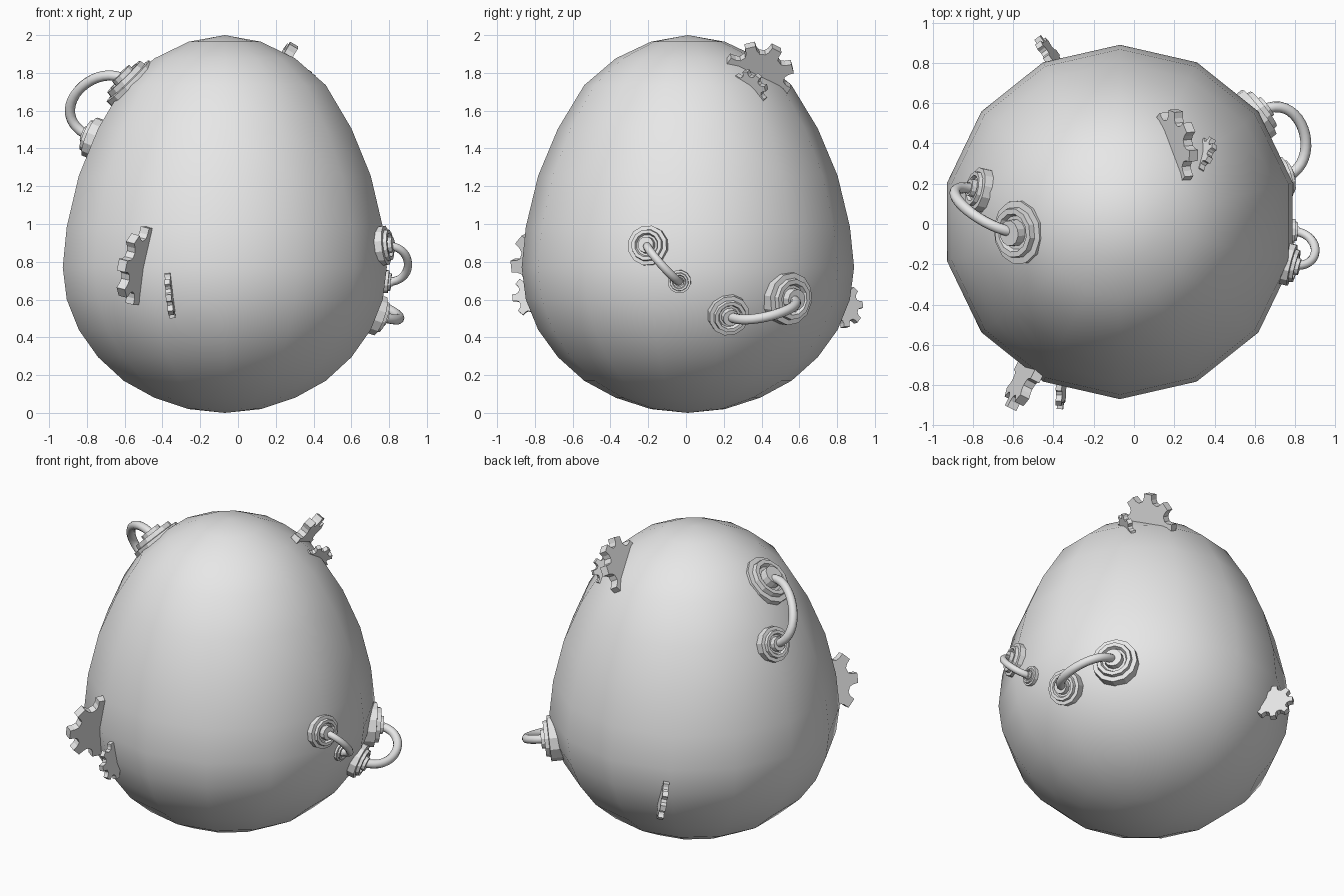
import bpy, bmesh, math
from mathutils import Matrix, Vector

cube = bpy.data.objects.get("Cube")
if cube:
    bpy.data.objects.remove(cube, do_unlink=True)

grey = bpy.data.materials.new("light_grey")
grey.use_nodes = True
grey.diffuse_color = (0.8, 0.8, 0.8, 1)
grey.node_tree.nodes["Principled BSDF"].inputs["Base Color"].default_value = (0.8, 0.8, 0.8, 1)


def add_object(name, bm, matrix=Matrix(), smooth=False):
    bmesh.ops.remove_doubles(bm, verts=bm.verts, dist=1e-5)
    bmesh.ops.recalc_face_normals(bm, faces=bm.faces)
    for f in bm.faces:
        f.smooth = smooth
    mesh = bpy.data.meshes.new(name)
    bm.to_mesh(mesh)
    bm.free()
    mesh.materials.append(grey)
    ob = bpy.data.objects.new(name, mesh)
    ob.matrix_world = matrix
    bpy.context.collection.objects.link(ob)
    return ob


def lathe(profile, sides):
    """Revolve (radius, height) points around z, first column on +y."""
    bm = bmesh.new()
    verts = [bm.verts.new((0, r, z)) for r, z in profile]
    edges = [bm.edges.new(pair) for pair in zip(verts, verts[1:])]
    bmesh.ops.spin(bm, geom=verts + edges, cent=(0, 0, 0), axis=(0, 0, 1),
                   angle=math.tau, steps=sides, use_merge=True)
    return bm


def frame(origin, normal, up):
    """Matrix with local z along normal and local y close to up."""
    z = Vector(normal).normalized()
    x = Vector(up).cross(z).normalized()
    y = z.cross(x)
    m = Matrix((x, y, z)).transposed().to_4x4()
    m.translation = Vector(origin)
    return m


# Egg body
heights = [2, 1.965, 1.877, 1.735, 1.505, 1.255, 0.985, 0.77,
           0.6, 0.44, 0.295, 0.17, 0.08, 0.02, 0]
rings = len(heights) - 1
egg = [(0.88 * math.sin(math.pi * i / rings), z) for i, z in enumerate(heights)]
egg[0], egg[-1] = (0, heights[0]), (0, heights[-1])
add_object("egg_body", lathe(egg, 14), Matrix.Translation((-0.07, 0.01, 0)), smooth=True)


# Gears standing half sunk in the shell
def gear(name, centre, outward, along, radius, thick, teeth=8):
    bm = bmesh.new()
    shape = [(-0.36, 0.74), (-0.24, 0.84), (-0.19, 1), (0.19, 1), (0.24, 0.84), (0.36, 0.74)]
    ring = []
    for t in range(teeth):
        for offset, scale in shape:
            a = math.tau * (t + offset) / teeth
            ring.append(bm.verts.new((radius * scale * math.sin(a),
                                      radius * scale * math.cos(a), -thick / 2)))
    face = bm.faces.new(ring)
    top = bmesh.ops.extrude_face_region(bm, geom=[face])["geom"]
    bmesh.ops.translate(bm, vec=(0, 0, thick),
                        verts=[g for g in top if isinstance(g, bmesh.types.BMVert)])
    normal = Vector(outward).cross(Vector(along))
    add_object(name, bm, frame(centre, normal, outward))


gear("front_large_gear", (-0.52, -0.73, 0.78), (-0.45, -0.89, 0), (0.25, 0, 0.97), 0.21, 0.05)
gear("front_small_gear", (-0.36, -0.80, 0.62), (-0.06, -1, -0.1), (-0.11, 0, 1), 0.12, 0.03)
gear("back_small_gear", (-0.41, 0.83, 0.57), (-0.58, 0.81, 0), (-0.15, -0.1, 0.95), 0.12, 0.035)
gear("top_large_gear", (0.20, 0.38, 1.79), (0.39, 0.53, 0.75), (0.33, -0.84, 0.42), 0.19, 0.05)
gear("top_small_gear", (0.34, 0.34, 1.72), (0.6, 0.45, 0.65), (0.2, 0.8, -0.55), 0.1, 0.03)


# Stepped flanges and the pipes that join them
def flange(name, centre, normal, r):
    profile = [(0, -0.05), (r, -0.05), (r, 0.2 * r), (0.8 * r, 0.22 * r), (0.77 * r, 0.4 * r),
               (0.6 * r, 0.4 * r), (0.53 * r, 0.25 * r), (0.42 * r, 0.25 * r),
               (0.4 * r, 0.55 * r), (0, 0.55 * r)]
    add_object(name, lathe(profile, 12), frame(centre, normal, (0.1, 0.2, 1)))


def pipe(name, start, end, thickness):
    for label, (centre, normal, r, _) in (("upper", start), ("lower", end)):
        flange(f"{name}_{label}_flange", centre, normal, r)
    curve = bpy.data.curves.new(name, "CURVE")
    curve.dimensions = "3D"
    curve.bevel_depth = thickness
    curve.bevel_resolution = 3
    curve.resolution_u = 20
    spline = curve.splines.new("BEZIER")
    spline.bezier_points.add(1)
    for point, (centre, normal, _, reach), side in zip(spline.bezier_points, (start, end), (1, -1)):
        step = Vector(normal).normalized() * reach * side
        point.handle_left_type = point.handle_right_type = "FREE"
        point.co = centre
        point.handle_left = Vector(centre) - step
        point.handle_right = Vector(centre) + step
    curve.materials.append(grey)
    bpy.context.collection.objects.link(bpy.data.objects.new(name, curve))


# Each end: centre, outward normal, flange radius, bend reach
pipe("top_pipe",
     ((-0.56, -0.04, 1.735), (-0.7, -0.07, 0.72), 0.16, 0.25),
     ((-0.765, 0.17, 1.455), (-0.9, 0.2, 0.36), 0.11, 0.34), 0.027)
pipe("side_small_pipe",
     ((0.765, -0.20, 0.885), (0.97, -0.24, 0.1), 0.107, 0.18),
     ((0.785, -0.035, 0.695), (1, -0.05, -0.08), 0.062, 0.16), 0.022)
pipe("side_large_pipe",
     ((0.60, 0.54, 0.606), (0.78, 0.6, -0.1), 0.14, 0.29),
     ((0.73, 0.225, 0.52), (0.93, 0.25, -0.32), 0.11, 0.26), 0.027)
